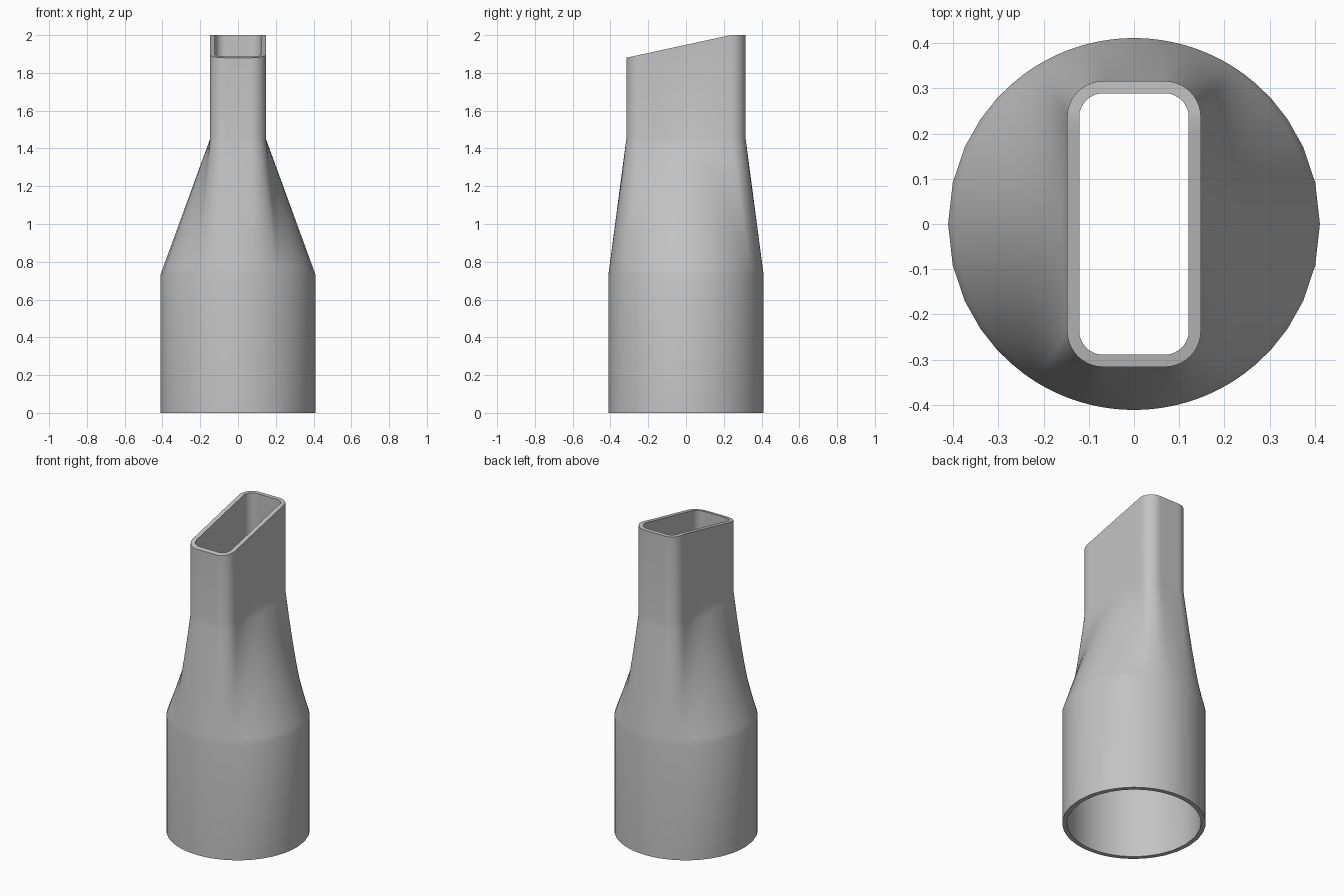
import bpy, bmesh, math

cube = bpy.data.objects.get("Cube")
if cube:
    bpy.data.objects.remove(cube, do_unlink=True)

# Key sizes
BASE_R, WALL = 0.411, 0.027
CX, CY, CORNER_R = 0.068, 0.236, 0.08    # corner centres and radius of the slot
Z_SHOULDER, Z_NECK, Z_LOW, Z_TOP = 0.73, 1.45, 1.88, 2.0
ARC, STRAIGHT, STEPS = 10, 14, 20


def slot_loop(radius):
    """Rounded rectangle: four corner arcs joined by subdivided straight runs."""
    corners = []
    for i, (sx, sy) in enumerate([(1, 1), (-1, 1), (-1, -1), (1, -1)]):
        for k in range(ARC + 1):
            a = math.pi / 2 * (i + k / ARC)
            corners.append((sx * CX + radius * math.cos(a),
                            sy * CY + radius * math.sin(a)))
    loop = []
    for i, p in enumerate(corners):
        loop.append(p)
        if i % (ARC + 1) == ARC:
            q = corners[(i + 1) % len(corners)]
            for k in range(1, STRAIGHT):
                t = k / STRAIGHT
                loop.append((p[0] + (q[0] - p[0]) * t, p[1] + (q[1] - p[1]) * t))
    return loop


def top_height(y):
    """Slanted mouth that levels off at the back."""
    y_front = -CY - CORNER_R
    return min(Z_TOP, Z_LOW + (Z_TOP - Z_LOW) * (y - y_front) / (CY - y_front))


def skin(bm, inset):
    """Rings of one wall surface, from the round base to the slanted mouth."""
    slot = slot_loop(CORNER_R - inset)
    r = BASE_R - inset
    circle = []
    for x, y in slot:
        a = math.atan2(y, x)
        circle.append((r * math.cos(a), r * math.sin(a)))
    rings = [[bm.verts.new((x, y, 0)) for x, y in circle]]
    for s in range(STEPS + 1):
        t = s / STEPS
        z = Z_SHOULDER + (Z_NECK - Z_SHOULDER) * t
        rings.append([bm.verts.new((c[0] + (p[0] - c[0]) * t,
                                    c[1] + (p[1] - c[1]) * t, z))
                      for c, p in zip(circle, slot)])
    rings.append([bm.verts.new((x, y, top_height(y))) for x, y in slot])
    return rings


def bridge(bm, a, b):
    n = len(a)
    for i in range(n):
        j = (i + 1) % n
        bm.faces.new((a[i], a[j], b[j], b[i]))


# Adapter body: outer skin up, rim across, inner skin down, closed at the base
bm = bmesh.new()
rings = skin(bm, 0) + skin(bm, WALL)[::-1]
for i, ring in enumerate(rings):
    bridge(bm, ring, rings[(i + 1) % len(rings)])
bmesh.ops.recalc_face_normals(bm, faces=bm.faces)
mesh = bpy.data.meshes.new("nozzle_adapter")
bm.to_mesh(mesh)
bm.free()
nozzle = bpy.data.objects.new("nozzle_adapter", mesh)
bpy.context.collection.objects.link(nozzle)

# Plain grey material
grey = bpy.data.materials.new("light_grey")
grey.use_nodes = True
colour = (0.55, 0.55, 0.55, 1)
grey.diffuse_color = colour
grey.node_tree.nodes["Principled BSDF"].inputs["Base Color"].default_value = colour
mesh.materials.append(grey)

# Smooth walls, sharp rims
bpy.ops.object.select_all(action="DESELECT")
nozzle.select_set(True)
bpy.context.view_layer.objects.active = nozzle
bpy.ops.object.shade_smooth_by_angle(angle=math.radians(30))
